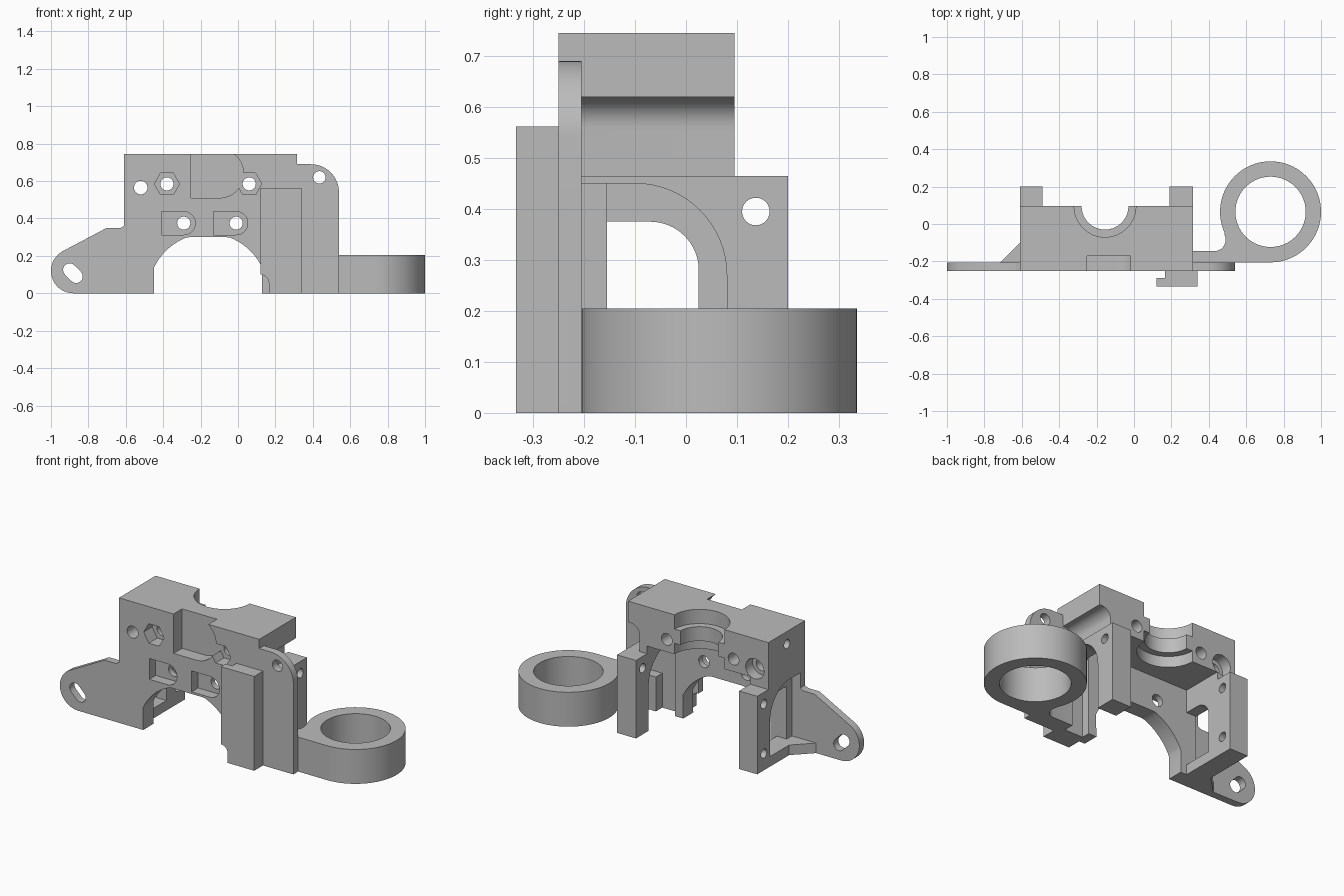
import bpy, bmesh, math
from mathutils import Vector

cube = bpy.data.objects.get("Cube")
if cube:
    bpy.data.objects.remove(cube, do_unlink=True)

grey = bpy.data.materials.new("light_grey_plastic")
grey.use_nodes = True
colour = (0.5, 0.5, 0.5, 1)
grey.diffuse_color = colour
grey.node_tree.nodes["Principled BSDF"].inputs["Base Color"].default_value = colour


def prism(name, pts, axis, lo, hi):
    """Extrude a 2D outline along an axis."""
    place = {'x': lambda p, h: (h, p[0], p[1]),
             'y': lambda p, h: (p[0], h, p[1]),
             'z': lambda p, h: (p[0], p[1], h)}[axis]
    bm = bmesh.new()
    face = bm.faces.new([bm.verts.new(place(p, lo)) for p in pts])
    out = bmesh.ops.extrude_face_region(bm, geom=[face])
    verts = [g for g in out["geom"] if isinstance(g, bmesh.types.BMVert)]
    shift = Vector(place((0, 0), hi)) - Vector(place((0, 0), lo))
    bmesh.ops.translate(bm, verts=verts, vec=shift)
    bmesh.ops.recalc_face_normals(bm, faces=bm.faces)
    mesh = bpy.data.meshes.new(name)
    bm.to_mesh(mesh)
    bm.free()
    obj = bpy.data.objects.new(name, mesh)
    bpy.context.collection.objects.link(obj)
    mesh.materials.append(grey)
    return obj


def arc(cx, cy, r, a0, a1, n=16):
    step = math.radians(a1 - a0) / n
    start = math.radians(a0)
    return [(cx + r * math.cos(start + i * step), cy + r * math.sin(start + i * step))
            for i in range(n + 1)]


def circle(cx, cy, r, n=40):
    return arc(cx, cy, r, 0, 360, n)[:-1]


def box(name, x0, x1, y0, y1, z0, z1):
    return prism(name, [(x0, y0), (x1, y0), (x1, y1), (x0, y1)], 'z', z0, z1)


def combine(target, tool, operation):
    mod = target.modifiers.new(operation, 'BOOLEAN')
    mod.operation = operation
    mod.solver = 'EXACT'
    mod.object = tool
    bpy.context.view_layer.objects.active = target
    bpy.ops.object.modifier_apply(modifier=mod.name)
    bpy.data.objects.remove(tool, do_unlink=True)


def add(tool):
    combine(body, tool, 'UNION')


def cut(tool):
    combine(body, tool, 'DIFFERENCE')


FRONT, BACK, LEFT, RIGHT, TOP = -0.25, 0.095, 0.315, -0.61, 0.745

# Front plate with both mounting ears
outline = ([(0.54, 0)] + arc(0.39, 0.54, 0.15, 0, 90)
           + [(LEFT, 0.69), (LEFT, TOP), (RIGHT, TOP), (RIGHT, 0.36), (-0.63, 0.348), (-0.705, 0.348)]
           + arc(-0.88, 0.12, 0.12, 122, 270))
body = prism("bracket_body", outline, 'y', FRONT, -0.205)

# Upper block, thick front wall and side walls with legs
add(box("upper_block", RIGHT, LEFT, FRONT, BACK, 0.51, TOP))
add(box("front_wall", RIGHT, 0.22, FRONT, -0.155, 0, 0.53))
for x0, x1 in ((RIGHT, -0.49), (0.19, LEFT)):
    add(box("side_wall", x0, x1, FRONT, BACK, 0, 0.53))
    add(box("leg", x0, x1, 0.05, 0.2, 0, 0.465))

# Arched openings in the side walls
def arch(name, y0, y1, z0, z1, r, x0, x1):
    pts = [(y0, z0), (y1, z0)] + arc(y1 - r, z1 - r, r, 0, 90) + [(y0, z1)]
    return prism(name, pts, 'x', x0, x1)

cut(arch("left_arch", -0.205, 0.08, -0.1, 0.45, 0.18, 0.18, 0.4))
cut(arch("right_arch", -0.155, 0.025, 0.06, 0.375, 0.095, -0.7, -0.4))
cut(arch("right_recess", -0.205, 0.08, 0.06, 0.45, 0.18, -0.7, -0.555))

# Cove under the left end of the block
cove = [(0.4, 0.62), (0.31, 0.62)] + arc(0.3, 0.56, 0.06, 90, 180, 10) + [(0.24, 0.465), (0.4, 0.465)]
cut(prism("cove", cove, 'y', -0.205, 0.15))

# Large motor arch through the front wall
motor = ([(-0.45, -0.1)] + [(x, min(z, 0.3)) for x, z in arc(-0.16, 0, 0.32, 155, 25, 36)]
         + [(0.125, -0.1)])
cut(prism("motor_arch", motor, 'y', -0.4, -0.1))

# Stepped half bore at the back
bore_x = -0.155
for r, z0, z1 in ((0.125, 0.4, 0.9), (0.165, 0.66, 0.9), (0.165, 0.4, 0.575)):
    cut(prism("bore", circle(bore_x, BACK, r, 64), 'z', z0, z1))

# Front recess with a rounded side
cut(prism("recess", [(-0.25, 0.51), (-0.1, 0.51)] + arc(-0.1, 0.64, 0.13, -90, 52, 24)[1:]
          + [(-0.02, 0.9), (-0.25, 0.9)], 'y', -0.4, -0.17))

# Hexagon sockets, nut pockets and screw holes
for x in (-0.38, 0.06):
    cut(prism("hex_socket", circle(x, 0.585, 0.067, 6), 'y', -0.4, -0.17))
    cut(prism("screw_hole", circle(x, 0.585, 0.035), 'y', -0.4, 0.4))
for x in (-0.29, -0.01):
    pocket = [(x - 0.12, 0.313)] + arc(x, 0.375, 0.062, -90, 90) + [(x - 0.12, 0.437)]
    cut(prism("nut_pocket", pocket, 'y', -0.4, -0.19))
    cut(prism("screw_hole", circle(x, 0.375, 0.035), 'y', -0.4, -0.1))
cut(prism("side_hole", circle(-0.52, 0.565, 0.036), 'y', -0.4, 0.4))
cut(prism("counterbore", circle(-0.52, 0.565, 0.06), 'y', 0.03, 0.4))
cut(prism("ear_hole", circle(0.435, 0.62, 0.033), 'y', -0.4, 0))
slot = arc(-0.9, 0.125, 0.035, 45, 225) + arc(-0.865, 0.09, 0.035, -135, 45)
cut(prism("ear_slot", slot, 'y', -0.4, 0))

# Holes running sideways
for z, x0, x1 in ((0.395, -0.8, 0.5), (0.1, -0.8, -0.4)):
    cut(prism("leg_hole", circle(0.137, z, 0.027), 'x', x0, x1))
cut(prism("end_hole", circle(-0.08, 0.67, 0.027), 'x', -0.8, -0.36))

# Small gusset behind the right ear
add(prism("gusset", [(-0.72, -0.21), (-0.6, -0.21), (-0.6, -0.1), (-0.61, -0.1)], 'z', 0, 0.06))

# Guide rail on the front with a side lip trimmed at its foot
add(box("front_rail", 0.165, 0.34, -0.333, -0.24, 0, 0.562))
lip = [(0.165, 0), (0.175, 0), (0.175, 0.562), (0.12, 0.562), (0.12, 0.105)] + arc(0.12, 0.055, 0.045, 90, 0, 8)
add(prism("rail_lip", lip, 'y', -0.333, -0.29))

# Ring holder and its arm
ring_x, ring_y = 0.73, 0.065
add(prism("ring", circle(ring_x, ring_y, 0.27, 80), 'z', 0, 0.205))
arm = [(0.3, -0.23), (0.54, -0.23), (0.54, -0.205), (ring_x, -0.205), (ring_x, -0.1), (0.52, -0.07)]
arm += [(0.485, -0.035)] + arc(0.43, -0.085, 0.06, 25, -90, 10) + [(0.3, -0.145)]
add(prism("ring_arm", arm, 'z', 0, 0.205))
cut(prism("ring_hole", circle(ring_x, ring_y, 0.188, 80), 'z', -0.1, 0.4))

bpy.ops.object.select_all(action='DESELECT')
body.select_set(True)
bpy.context.view_layer.objects.active = body
bpy.ops.object.shade_smooth_by_angle(angle=math.radians(30))
